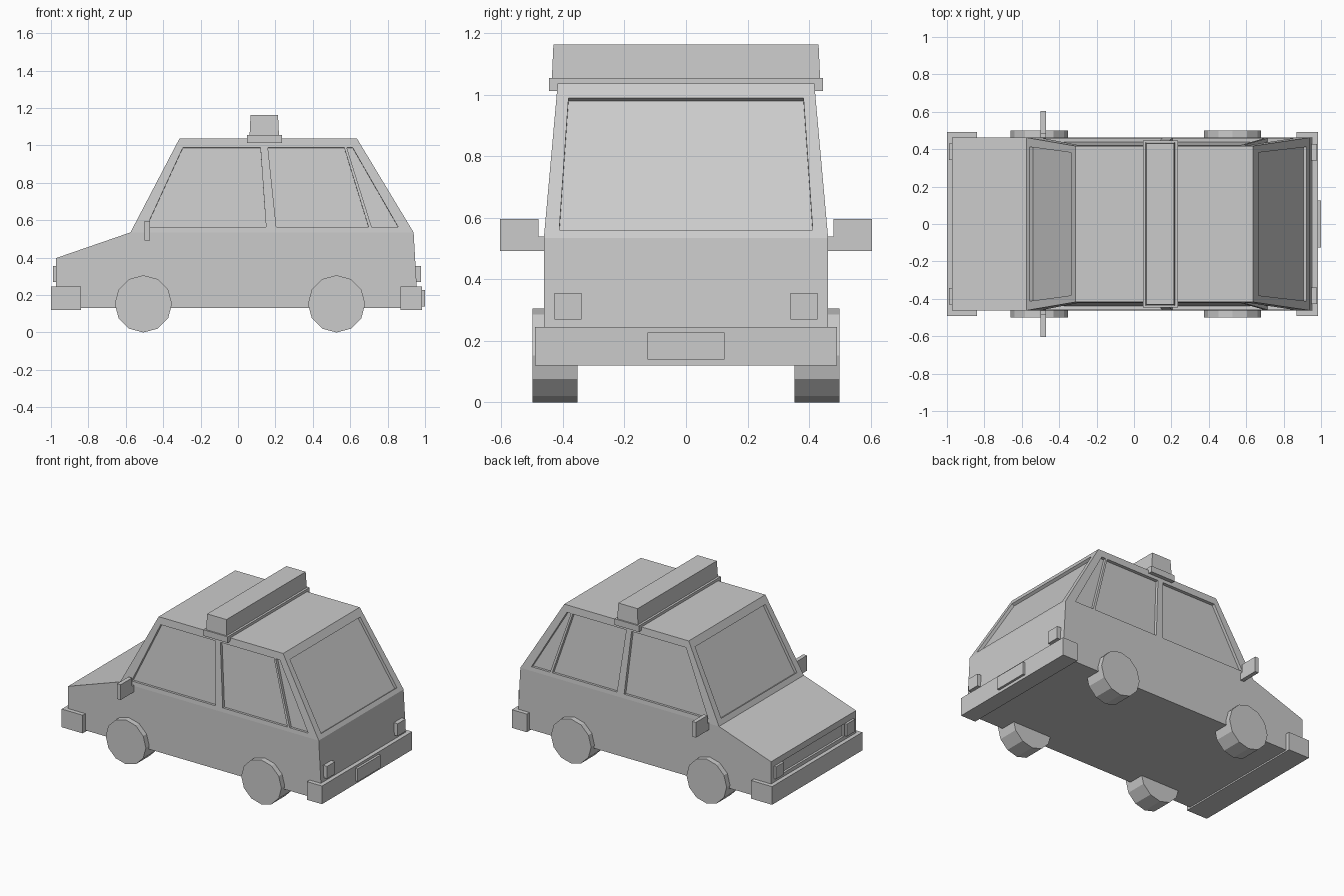
import bpy, bmesh, math
from mathutils import Vector

if "Cube" in bpy.data.objects:
    bpy.data.objects.remove(bpy.data.objects["Cube"])


def new_object(name, bm):
    bmesh.ops.recalc_face_normals(bm, faces=bm.faces)
    mesh = bpy.data.meshes.new(name)
    bm.to_mesh(mesh)
    bm.free()
    obj = bpy.data.objects.new(name, mesh)
    bpy.context.collection.objects.link(obj)
    return obj


def prism(bm, a, b):
    """Closed solid between two matching point loops."""
    va, vb = [bm.verts.new(p) for p in a], [bm.verts.new(p) for p in b]
    bm.faces.new(va)
    bm.faces.new(vb[::-1])
    for i in range(len(va)):
        j = (i + 1) % len(va)
        bm.faces.new((va[i], vb[i], vb[j], va[j]))


def box(name, x, y, z, taper=0.0):
    """Box from ranges; taper draws the top in on all sides."""
    def ring(h, t):
        return [(x[0] + t, y[0] + t, h), (x[1] - t, y[0] + t, h),
                (x[1] - t, y[1] - t, h), (x[0] + t, y[1] - t, h)]
    bm = bmesh.new()
    prism(bm, ring(z[0], 0), ring(z[1], taper))
    return new_object(name, bm)


BELT, ROOF, W_LOW, W_TOP = 0.535, 1.037, 0.462, 0.417

# body shell: profile with sides leaning in above the belt line
profile = [(-0.972, 0.13), (-0.972, 0.398), (-0.575, BELT), (-0.313, ROOF),
           (0.636, ROOF), (0.939, BELT), (0.962, 0.13)]
bm = bmesh.new()
sides = []
for s in (-1, 1):
    v = [bm.verts.new((x, s * (W_TOP if z == ROOF else W_LOW), z)) for x, z in profile]
    bm.faces.new((v[0], v[1], v[2], v[5], v[6]))
    bm.faces.new(v[2:6])
    sides.append(v)
for i in range(7):
    j = (i + 1) % 7
    bm.faces.new((sides[0][i], sides[0][j], sides[1][j], sides[1][i]))
body = new_object("body", bm)

# recess cutters for the windows and grille
cut = bmesh.new()


def recess(points, normal, depth=0.02):
    n = Vector(normal).normalized() * depth
    prism(cut, [Vector(p) + n for p in points], [Vector(p) - n for p in points])


lean = (W_LOW - W_TOP) / (ROOF - BELT)
LO, HI = 0.563, 0.988
# each side window: bottom front, top front, top rear, bottom rear x
for xs in ((-0.49, -0.295, 0.12, 0.15), (0.205, 0.16, 0.568, 0.698),
           (0.715, 0.582, 0.613, 0.857)):
    for s in (-1, 1):
        recess([(x, s * (W_LOW - lean * (z - BELT)), z)
                for x, z in zip(xs, (LO, HI, HI, LO))], (0, s, lean))
# windscreen and rear window
for (x0, x1), z0 in (((-0.575, -0.313), 0.568), ((0.939, 0.636), 0.561)):
    slope = (x1 - x0) / (ROOF - BELT)
    recess([(x0 + slope * (z - BELT), y, z) for y, z in
            ((-0.412, z0), (-0.382, 0.99), (0.382, 0.99), (0.412, z0))],
           (math.copysign(1, x0), 0, abs(slope)))
# grille
recess([(-0.972, y, z) for y, z in ((-0.33, 0.27), (-0.33, 0.355), (0.33, 0.355), (0.33, 0.27))],
       (-1, 0, 0), 0.015)

cutter = new_object("recess_cutter", cut)
cutter.hide_render = True
mod = body.modifiers.new("recesses", 'BOOLEAN')
mod.operation = 'DIFFERENCE'
mod.solver = 'EXACT'
mod.object = cutter
bpy.context.view_layer.objects.active = body
bpy.ops.object.modifier_apply(modifier=mod.name)
bpy.data.objects.remove(cutter)

# bumpers and number plate
box("front_bumper", (-1.0, -0.84), (-0.491, 0.491), (0.12, 0.245))
box("rear_bumper", (0.87, 0.984), (-0.491, 0.491), (0.12, 0.245))
box("rear_plate", (0.975, 1.0), (-0.125, 0.125), (0.14, 0.228))

# roof sign
box("roof_sign_base", (0.047, 0.234), (-0.446, 0.446), (1.013, 1.055))
box("roof_sign", (0.062, 0.219), (-0.436, 0.436), (1.055, 1.163), 0.005)

for s, side in ((-1, "right"), (1, "left")):
    def span(a, b):
        return tuple(sorted((s * a, s * b)))

    # lamps
    box(side + "_headlight", (-0.988, -0.96), span(0.342, 0.43), (0.27, 0.355))
    box(side + "_tail_light", (0.94, 0.979), span(0.34, 0.428), (0.27, 0.355))

    # door mirror: L-shaped arm and head in one outline
    outline = [(0.455, 0.492), (0.605, 0.492), (0.605, 0.597),
               (0.48, 0.597), (0.48, 0.54), (0.455, 0.54)]
    bm = bmesh.new()
    prism(bm, *[[(x, s * y, z) for y, z in outline] for x in (-0.499, -0.471)])
    new_object(side + "_mirror", bm)

    # twelve-sided wheels
    for end, cx in (("front", -0.506), ("rear", 0.527)):
        bm = bmesh.new()
        prism(bm, *[[(cx + 0.153 * math.cos(k * math.pi / 6), s * y,
                      0.153 + 0.153 * math.sin(k * math.pi / 6)) for k in range(12)]
                    for y in (0.353, 0.499)])
        new_object(end + "_" + side + "_wheel", bm)
